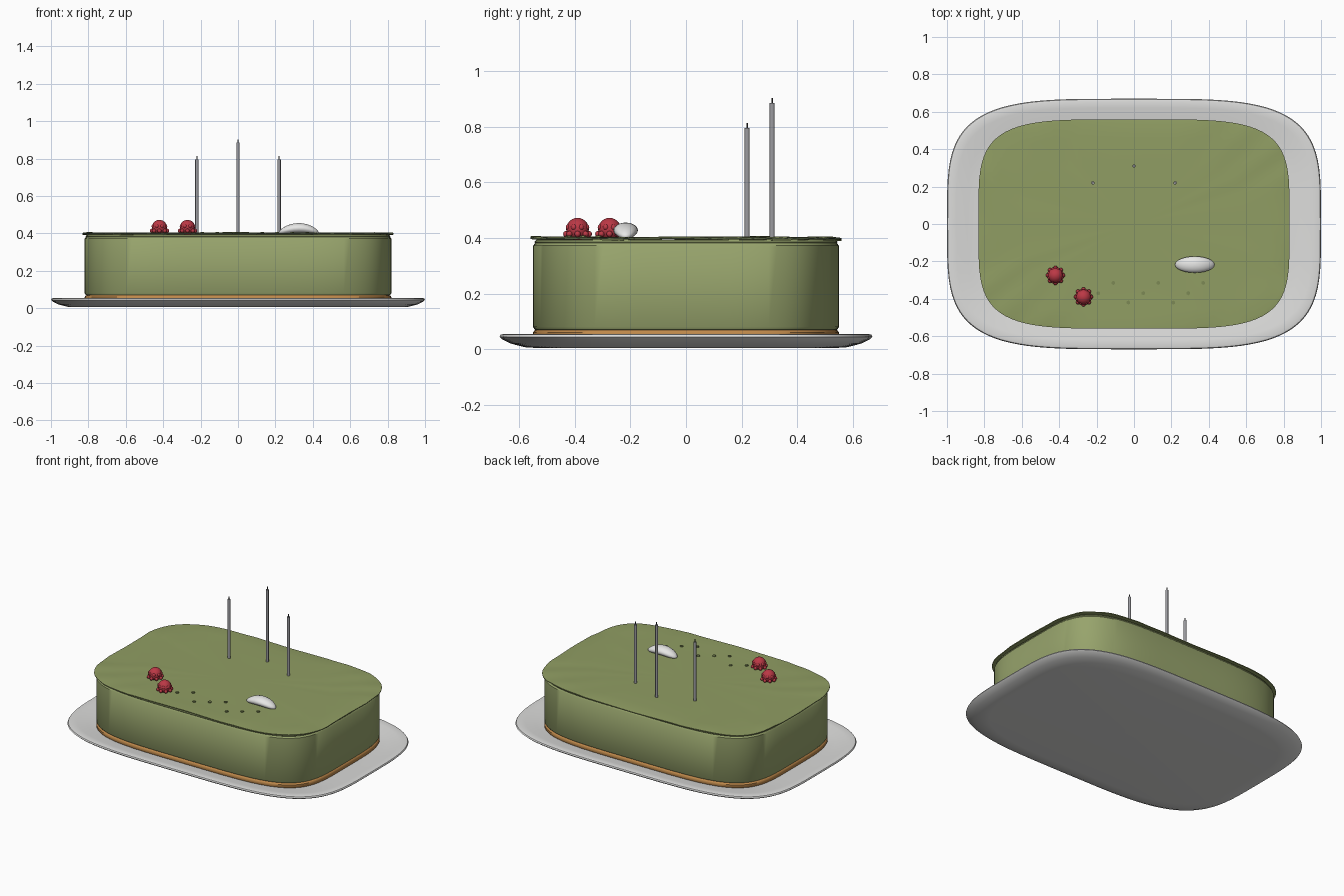
import bpy, bmesh, math
from mathutils import Matrix

if "Cube" in bpy.data.objects:
    bpy.data.objects.remove(bpy.data.objects["Cube"])


def material(name, rgb):
    m = bpy.data.materials.new(name)
    m.diffuse_color = (*rgb, 1)
    m.use_nodes = True
    m.node_tree.nodes["Principled BSDF"].inputs["Base Color"].default_value = m.diffuse_color
    return m


GREEN = material("pistachio green", (0.31, 0.37, 0.15))
TOP = material("pistachio topping", (0.28, 0.34, 0.125))
BISCUIT = material("biscuit", (0.52, 0.25, 0.07))
CHINA = material("plate white", (0.72, 0.72, 0.71))
CREAM = material("cream white", (0.80, 0.80, 0.79))
RED = material("berry red", (0.50, 0.04, 0.06))
WAX = material("candle grey", (0.33, 0.33, 0.35))
WICK = material("wick dark", (0.05, 0.05, 0.05))
NUT = material("nut green", (0.20, 0.25, 0.09))


def finish(bm, name, mat, angle=40):
    bmesh.ops.recalc_face_normals(bm, faces=bm.faces)
    me = bpy.data.meshes.new(name)
    bm.to_mesh(me)
    bm.free()
    ob = bpy.data.objects.new(name, me)
    bpy.context.collection.objects.link(ob)
    me.materials.append(mat)
    bpy.ops.object.select_all(action='DESELECT')
    ob.select_set(True)
    bpy.context.view_layer.objects.active = ob
    bpy.ops.object.shade_smooth_by_angle(angle=math.radians(angle))
    return ob


def squircle(a, b, n, count):
    pts = []
    for i in range(count):
        t = 2 * math.pi * i / count
        c, s = math.cos(t), math.sin(t)
        pts.append((a * math.copysign(abs(c) ** (2 / n), c),
                    b * math.copysign(abs(s) ** (2 / n), s)))
    return pts


def tray(name, mat, a, b, n, profile, count=96, wave=lambda x, y: 0, angle=40):
    """Stack of rounded-rectangle rings; profile holds (inset, z) pairs."""
    bm = bmesh.new()
    rings = []
    for inset, z in profile:
        rings.append([bm.verts.new((x, y, z + wave(x, y)))
                      for x, y in squircle(a - inset, b - inset, n, count)])
    for lo, hi in zip(rings, rings[1:]):
        for i in range(count):
            j = (i + 1) % count
            bm.faces.new((lo[i], lo[j], hi[j], hi[i]))
    for ring, z in ((rings[0], profile[0][1]), (rings[-1], profile[-1][1])):
        mid = bm.verts.new((0, 0, z + wave(0, 0)))
        for i in range(count):
            bm.faces.new((ring[i], ring[(i + 1) % count], mid))
    return finish(bm, name, mat, angle)


# Plate with a flared, rounded rim and a shallow well
tray("plate", CHINA, 1.0, 0.67, 4.0,
     [(0.12, 0.005), (0.09, 0.007), (0.04, 0.02), (0.008, 0.036), (0, 0.044),
      (0.004, 0.052), (0.015, 0.055), (0.05, 0.052), (0.11, 0.042),
      (0.17, 0.034), (0.22, 0.032)])

# Biscuit base, cake body and crinkled topping
tray("biscuit_base", BISCUIT, 0.82, 0.55, 4.4,
     [(0.02, 0.03), (0.005, 0.036), (0, 0.045), (0, 0.06), (0.006, 0.068),
      (0.02, 0.073)])
tray("cake_body", GREEN, 0.82, 0.55, 4.4,
     [(0.02, 0.066), (0.006, 0.07), (0, 0.08), (0, 0.372), (0.007, 0.381),
      (0.005, 0.386), (0.012, 0.393)])


def ripple(x, y):
    edge = max(abs(x) / 0.83, abs(y) / 0.56) ** 3
    return edge * (0.0035 * math.sin(17 * x + 9 * y)
                   + 0.0025 * math.sin(31 * y - 23 * x))


tray("topping", TOP, 0.832, 0.56, 4.4,
     [(0.0, 0.395), (0.0, 0.4), (0.02, 0.402), (0.1, 0.402), (0.25, 0.402)],
     count=80, wave=ripple)


def cylinder(bm, x, y, z0, z1, r, sides):
    bmesh.ops.create_cone(bm, cap_ends=True, segments=sides, radius1=r, radius2=r,
                          depth=z1 - z0,
                          matrix=Matrix.Translation((x, y, (z0 + z1) / 2)))


# Candles
for label, x, y, top in (("left", -0.22, 0.22, 0.795), ("middle", 0, 0.31, 0.885),
                         ("right", 0.22, 0.22, 0.795)):
    bm = bmesh.new()
    cylinder(bm, x, y, 0.395, top, 0.009, 12)
    finish(bm, "candle_" + label, WAX)
    bm = bmesh.new()
    cylinder(bm, x, y, top, top + 0.018, 0.003, 6)
    finish(bm, "wick_" + label, WICK)

# Berries: a round core studded with small beads
for label, cx, cy in (("left", -0.42, -0.275), ("right", -0.27, -0.39)):
    bm = bmesh.new()
    bmesh.ops.create_uvsphere(bm, u_segments=20, v_segments=12, radius=0.041,
                              matrix=Matrix.Translation((cx, cy, 0.431)))
    for z, ring, turn in ((0.414, 0.041, 0), (0.438, 0.034, 0.5)):
        for i in range(8):
            t = 2 * math.pi * (i + turn) / 8
            bmesh.ops.create_uvsphere(
                bm, u_segments=10, v_segments=6, radius=0.011,
                matrix=Matrix.Translation((cx + ring * math.cos(t),
                                           cy + ring * math.sin(t), z)))
    finish(bm, "berry_" + label, RED, 60)

# Arched dollop of cream
bm = bmesh.new()
bmesh.ops.create_uvsphere(bm, u_segments=24, v_segments=14, radius=1)
for v in bm.verts:
    x, y, z = v.co
    v.co = (0.325 + 0.106 * x, -0.217 + 0.044 * y, 0.427 + 0.028 * z - 0.022 * x * x)
finish(bm, "cream_dollop", CREAM, 60)

# Chopped nuts scattered in three short rows
bm = bmesh.new()
for i in range(8):
    cylinder(bm, -0.19 + 0.08 * i, (-0.37, -0.315, -0.42)[i % 3], 0.398, 0.408, 0.011, 6)
finish(bm, "nut_pieces", NUT, 30)
